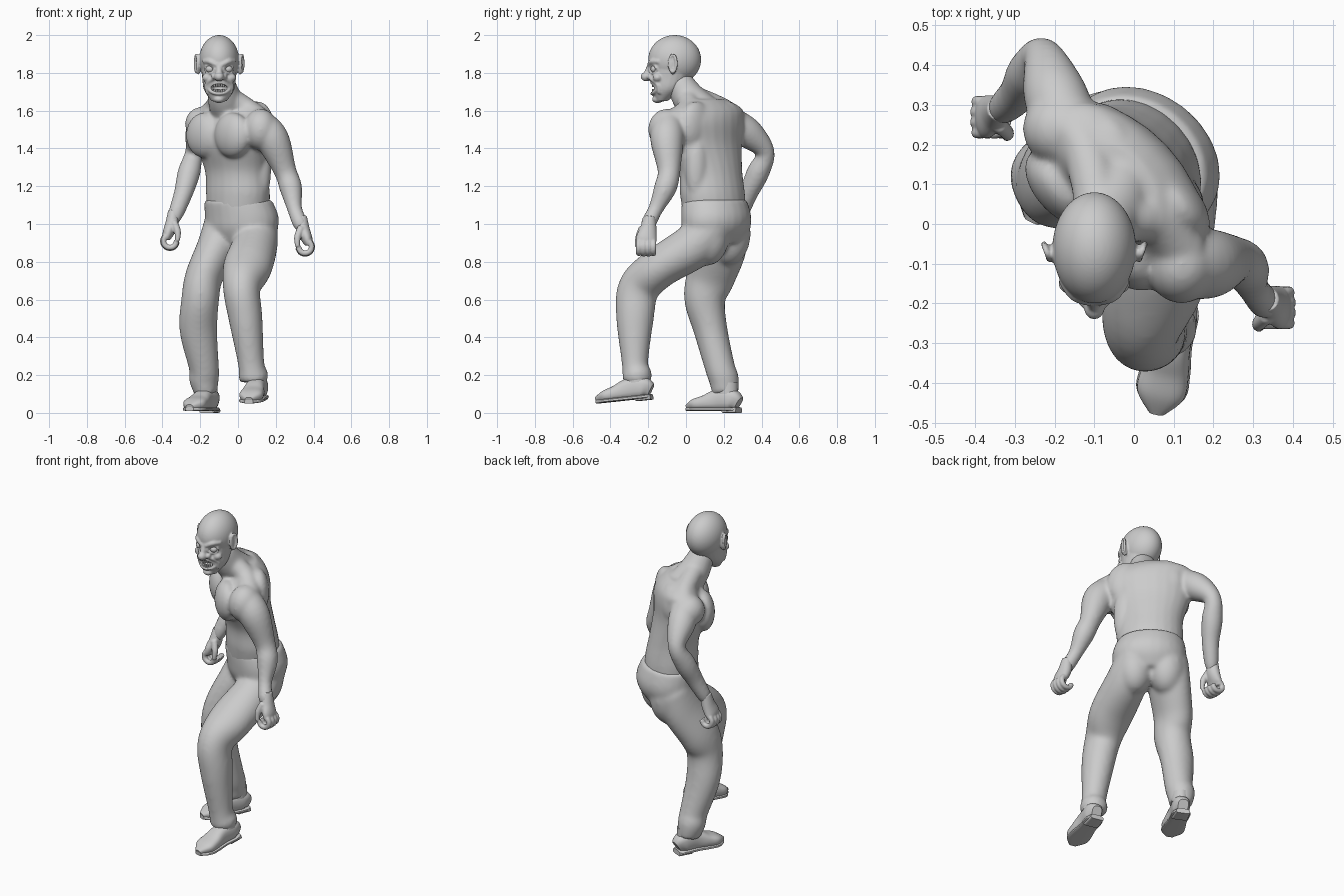
import bpy, bmesh
from math import sin, cos, pi, radians
from mathutils import Vector, Matrix

if "Cube" in bpy.data.objects:
    bpy.data.objects.remove(bpy.data.objects["Cube"])

grey = (.6, .6, .6, 1)
clay = bpy.data.materials.new("plain grey")
clay.use_nodes = True
clay.diffuse_color = grey
clay.node_tree.nodes["Principled BSDF"].inputs["Base Color"].default_value = grey
UP = Vector((0, 0, 1))
SIDES = (-1, 1)


def heading(yaw):
    return Vector((cos(radians(yaw)), sin(radians(yaw)), 0))


def catmull(before, start, end, after, t):
    linear = end - before
    square = 2 * before - 5 * start + 4 * end - after
    cubic = 3 * start - before - 3 * end + after
    return start + (linear * t + square * t * t + cubic * t ** 3) / 2


def tube(bm, keys, yaw=0, flat=False, power=1, sides=24, steps=6, frame=Matrix()):
    """Loft smooth rings along keys of (x, y, z, half width, optional half depth)."""
    knots = [Vector(key if len(key) == 5 else (*key, key[-1])) for key in keys]
    knots = [knots[0], *knots, knots[-1]]
    path = [catmull(*knots[i:i + 4], step / steps) for i in range(len(keys) - 1) for step in range(steps)]
    path.append(knots[-1])
    rings = []
    for i, point in enumerate(path):
        ahead, behind = path[min(i + 1, len(path) - 1)], path[max(i - 1, 0)]
        along = UP if flat else (ahead - behind).to_3d().normalized()
        across = heading(yaw)
        across = (across - along * across.dot(along)).normalized()
        outward = along.cross(across)
        ring = []
        for j in range(sides):
            angle = 2 * pi * j / sides
            u, v = [abs(w) ** power * (1 if w > 0 else -1) for w in (cos(angle), sin(angle))]
            place = Vector(point[:3]) + across * u * point[3] + outward * v * point[4]
            ring.append(bm.verts.new(frame @ place))
        rings.append(ring)
    for low, high in zip(rings, rings[1:]):
        for j in range(sides):
            bm.faces.new((low[j - 1], low[j], high[j], high[j - 1]))
    bm.faces.new(rings[0][::-1])
    bm.faces.new(rings[-1])


def ball(bm, at, size, yaw=0):
    matrix = Matrix.Translation(at) @ Matrix.Rotation(radians(yaw), 4, "Z") @ Matrix.Diagonal((*size, 1))
    bmesh.ops.create_uvsphere(bm, u_segments=48, v_segments=32, radius=1, matrix=matrix)


def loop(bm, at, wide, tall, thick, yaw=0, bend=0):
    """Upright oval ring, optionally wrapped back around the face."""
    points = []
    for i in range(17):
        angle = pi * i / 8
        place = Vector(at) + heading(yaw) * wide * cos(angle) + UP * tall * sin(angle)
        place.y += bend * cos(angle) ** 2
        points.append((*place, thick))
    tube(bm, points, yaw + 90, sides=10, steps=2)


def finish(name, bm, voxel=0, smooth=4):
    mesh = bpy.data.meshes.new(name)
    bmesh.ops.recalc_face_normals(bm, faces=bm.faces)
    bm.to_mesh(mesh)
    bm.free()
    mesh.materials.append(clay)
    part = bpy.data.objects.new(name, mesh)
    bpy.context.scene.collection.objects.link(part)
    bpy.ops.object.select_all(action="DESELECT")
    part.select_set(True)
    bpy.context.view_layer.objects.active = part
    bpy.ops.object.shade_smooth_by_angle(angle=radians(40))
    if voxel:
        blend = part.modifiers.new("blend", "REMESH")
        blend.mode, blend.voxel_size, blend.use_smooth_shade = "VOXEL", voxel, True
        soften = part.modifiers.new("soften", "SMOOTH")
        soften.factor, soften.iterations = .5, smooth
    return part


# Trousers: hips, buttocks and two legs with crumpled cuffs
HIPS = -38
trousers = bmesh.new()
tube(trousers, [(.01, .16, .9, .13, .12), (.02, .16, .97, .2, .16), (.02, .16, 1.04, .21, .17),
                (0, .15, 1.13, .19, .16)], yaw=HIPS, flat=True)
for side in SIDES:
    ball(trousers, Vector((.02, .17, .95)) + heading(HIPS) * side * .09, (.11, .12, .17), HIPS)
tube(trousers, [(.1, .15, 1, .11), (.09, .05, .89, .12), (.05, -.14, .77, .13, .11), (.02, -.25, .66, .1, .11),
                (.04, -.27, .5, .09, .1), (.07, -.27, .26, .07), (.08, -.26, .2, .08), (.08, -.26, .16, .07)])
tube(trousers, [(-.06, .22, 1, .12), (-.11, .18, .87, .11, .14), (-.18, .13, .72, .1, .13),
                (-.2, .1, .6, .1, .11), (-.21, .13, .44, .1, .09), (-.18, .18, .24, .08),
                (-.18, .2, .18, .08), (-.17, .21, .1, .06, .07)])
finish("trousers", trousers, .011, 14)

# Torso twisted against the hips, with muscles on chest and back
TWIST = -47
across, front = heading(TWIST), heading(TWIST - 90)
torso = bmesh.new()
tube(torso, [(0, .15, 1.06, .18, .15), (0, .14, 1.16, .19, .15), (-.01, .13, 1.28, .19, .14),
             (-.03, .1, 1.42, .23, .15), (-.02, .1, 1.54, .25, .14), (-.03, .12, 1.61, .22, .11),
             (-.04, .1, 1.66, .13, .08)], yaw=TWIST, flat=True)
spine = Vector((-.03, .08, 0))
for side in SIDES:
    flank = spine + across * side * .11
    ball(torso, flank + front * .1 + UP * 1.47, (.12, .07, .12), TWIST)
    ball(torso, flank - front * .08 + UP * 1.52, (.11, .06, .13), TWIST)
    ball(torso, flank - front * .09 + UP * 1.3, (.07, .06, .2), TWIST)
    # Trapezius from neck to shoulder
    tube(torso, [(-.08, 0, 1.69, .06), (*(Vector((-.04, .1, 1.61)) + across * side * .12), .06),
                 (*(Vector((-.03, .1, 1.54)) + across * side * .22), .07)])
tube(torso, [(-.04, .1, 1.58, .1), (-.07, .02, 1.66, .09), (-.09, -.04, 1.76, .07)])

# Shoulders and arms: shoulder, upper arm, elbow, forearm, wrist
ball(torso, (.12, -.1, 1.5), (.09, .1, .11))
tube(torso, [(.1, -.09, 1.54, .08), (.18, -.1, 1.45, .09), (.25, -.09, 1.28, .06), (.28, -.11, 1.19, .06),
             (.3, -.16, 1.08, .04), (.33, -.2, 1, .04), (.34, -.21, .96, .02)])
ball(torso, (-.19, .24, 1.53), (.09, .09, .09))
tube(torso, [(-.16, .22, 1.55, .08), (-.2, .33, 1.48, .08), (-.23, .42, 1.38, .05), (-.26, .38, 1.27, .06),
             (-.29, .33, 1.16, .05), (-.33, .29, 1.05, .04), (-.34, .28, 1, .02)])
finish("torso_and_arms", torso, .01, 10)


# Loosely curled hands: palm, four fingers on an arc, thumb
def hand(name, wrist, side):
    bm = bmesh.new()
    frame = Matrix.Translation(wrist) @ Matrix.Diagonal((side, 1, 1, 1))
    tube(bm, [(0, .01, .04, .03), (.01, 0, -.03, .035, .045), (.03, -.01, -.08, .03, .055),
              (.04, -.01, -.11, .02, .05)], frame=frame)
    for finger in range(4):
        y = -.05 + finger * .026
        reach = .04 - abs(finger - 1.5) / 300
        curl = [radians(50 - 45 * joint) for joint in range(6)]
        tube(bm, [(.02 + reach * cos(a), y, -.12 + reach * sin(a), .015) for a in curl], yaw=90, frame=frame)
    tube(bm, [(0, -.03, -.02, .02), (-.02, -.05, -.07, .018), (-.02, -.06, -.12, .012)], frame=frame)
    finish(name, bm, .005)


hand("left_hand", (.335, -.2, 1), 1)
hand("right_hand", (-.34, .28, 1.03), -1)

# Head: skull, jaw, brow, cheeks, bulbous nose, ears and lips
MID = -.1
bm = bmesh.new()
ball(bm, (MID, -.06, 1.87), (.105, .14, .13))
tube(bm, [(MID, -.13, 1.65, .04, .03), (MID, -.1, 1.71, .08), (MID, -.08, 1.78, .09, .11),
          (MID, -.06, 1.87, .1, .13)], flat=True)
ball(bm, (MID, -.15, 1.66), (.03, .03, .02))
tube(bm, [(MID, -.18, 1.85, .02), (MID, -.2, 1.81, .017), (MID, -.21, 1.78, .02)])
ball(bm, (MID, -.21, 1.78), (.026, .03, .025))
loop(bm, (MID, -.18, 1.72), .055, .03, .009, bend=.025)
for side in SIDES:
    tube(bm, [(MID + side * .01, -.195, 1.84, .012), (MID + side * .05, -.18, 1.86, .014),
              (MID + side * .08, -.14, 1.86, .012)], yaw=90)
    ball(bm, (MID + side * .06, -.15, 1.775), (.03, .026, .024))
    ball(bm, (MID + side * .025, -.19, 1.78), (.017, .02, .015))
    loop(bm, (MID + side * .048, -.175, 1.82), .03, .022, .007, yaw=side * 35)
    tube(bm, [(MID + side * .03, -.19, 1.77, .008), (MID + side * .065, -.15, 1.74, .012),
              (MID + side * .06, -.14, 1.69, .01)])
    ball(bm, (MID + side * .11, -.07, 1.84), (.012, .02, .05), yaw=side * 20)
    loop(bm, (MID + side * .12, -.07, 1.85), .02, .045, .008, yaw=90 - side * 20)
head = finish("head", bm, .0055, 3)

# Open mouth cavity
bm = bmesh.new()
ball(bm, (MID, -.18, 1.72), (.045, .04, .022))
cavity = finish("mouth_cutter", bm)
cavity.hide_render = True
cavity.hide_set(True)
mouth = head.modifiers.new("mouth", "BOOLEAN")
mouth.operation, mouth.object = "DIFFERENCE", cavity

# Eyes and two rows of teeth
bm = bmesh.new()
for side in SIDES:
    ball(bm, (MID + side * .048, -.165, 1.82), (.023, .022, .02))
finish("eyes", bm)
bm = bmesh.new()
for i in range(-3, 4):
    for row in SIDES:
        x, y = MID + i * .012, -.175 + i * i / 500
        root, tip = 1.72 + row * .03, 1.72 + row * .005
        tube(bm, [(x, y, root, .006), (x, y, tip, .005)], flat=True, power=.6, sides=12, steps=1)
finish("teeth", bm)


# Shoes: rounded upper, thin sole, heel block and ankle
def shoe(name, heel, toe):
    heel, toe = Vector(heel), Vector(toe)
    along = (toe - heel).normalized()
    side = along.cross(UP).normalized()
    frame = Matrix((side, along, side.cross(along))).transposed().to_4x4()
    frame.translation = heel
    bm = bmesh.new()
    outline = [(0, .03, .07), (.04, .05, .11), (.12, .05, .11), (.19, .06, .08), (.25, .06, .06), (.3, .02, .03)]
    tube(bm, [(0, y, .015 + tall / 2, wide, tall / 2) for y, wide, tall in outline], power=.75, frame=frame)
    tube(bm, [(0, y, .02, wide + .003, .01) for y, wide, tall in outline], power=.5, frame=frame)
    tube(bm, [(0, 0, .012, .04, .012), (0, .08, .012, .045, .012)], power=.4, frame=frame)
    tube(bm, [(0, .07, .1, .05, .06), (0, .07, .16, .05, .06)], flat=True, frame=frame)
    finish(name, bm)


shoe("left_shoe", (.12, -.18, .07), (.06, -.46, .04))
shoe("right_shoe", (-.13, .28, 0), (-.26, 0, 0))
